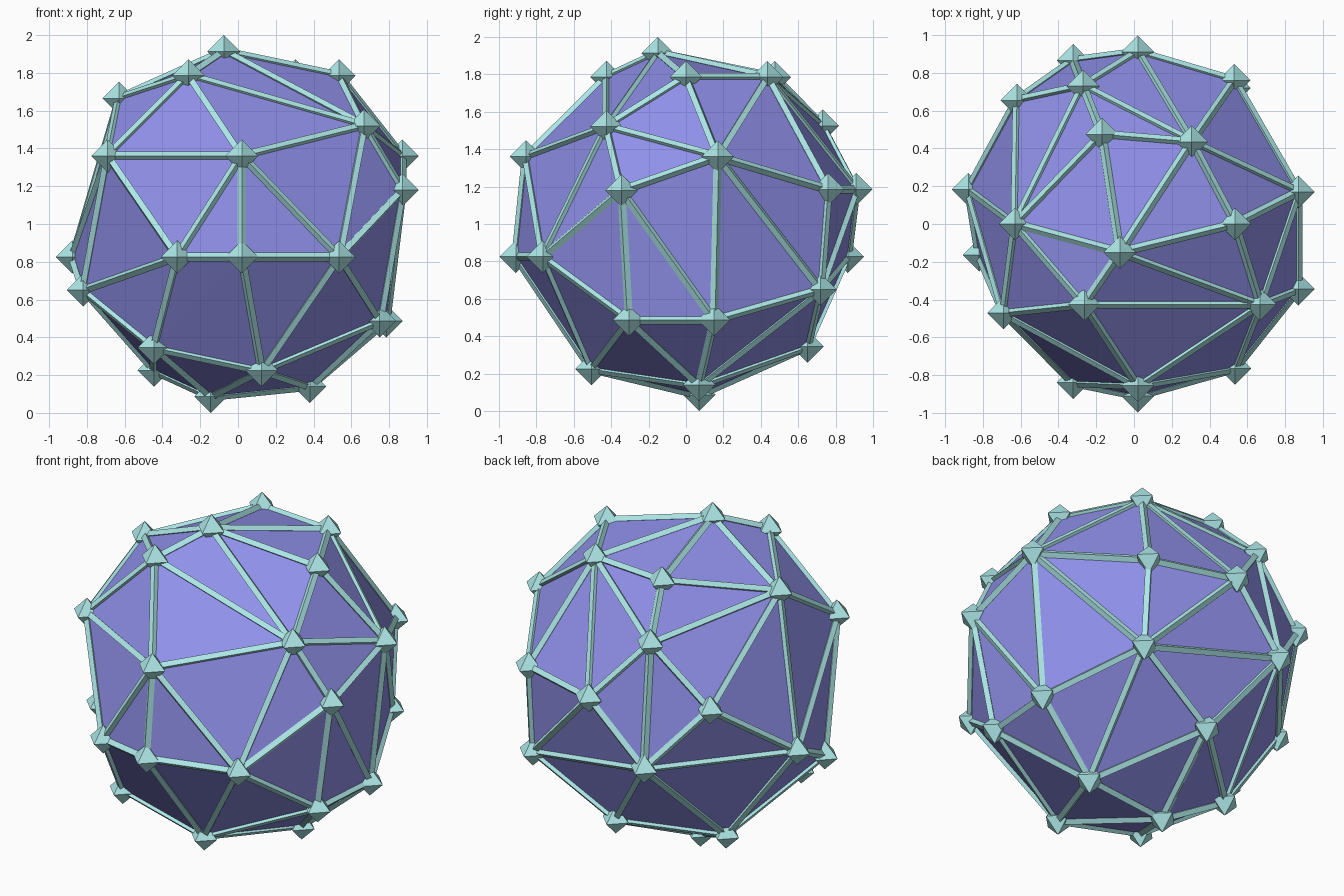
import bpy, bmesh
from mathutils import Vector, Matrix

if "Cube" in bpy.data.objects:
    bpy.data.objects.remove(bpy.data.objects["Cube"])

NODE_R = 0.087    # octahedral joint radius
STRUT_R = 0.023   # square strut radius

# joint centres, upper half then lower half
POINTS = [Vector(p) for p in [
    (-.075, -.15, 1.913), (-.17, .475, 1.785), (.305, .435, 1.785),
    (.535, 0, 1.785), (-.263, -.425, 1.785), (-.63, 0, 1.665),
    (.667, -.425, 1.52), (-.27, .73, 1.525), (-.69, -.47, 1.36),
    (.02, -.855, 1.36), (.87, .17, 1.36), (.87, -.345, 1.18),
    (.53, .76, 1.185), (.02, .91, 1.185), (-.62, .655, 1.185),
    (-.877, .183, .825), (-.322, -.84, .825), (.02, -.91, .825),
    (.535, -.765, .825), (-.322, .865, .825), (-.82, -.165, .65),
    (.53, .72, .65), (.75, -.305, .487), (.785, .15, .487),
    (-.445, -.475, .345), (.02, .65, .345), (-.445, .25, .225),
    (.125, -.505, .225), (.38, .07, .14), (-.145, .07, .087)]]


def material(name, rgb):
    m = bpy.data.materials.new(name)
    m.diffuse_color = (*rgb, 1)
    m.use_nodes = True
    m.node_tree.nodes["Principled BSDF"].inputs["Base Color"].default_value = m.diffuse_color
    return m


def make_object(name, bm, mat):
    mesh = bpy.data.meshes.new(name)
    bm.to_mesh(mesh)
    bm.free()
    mesh.materials.append(mat)
    ob = bpy.data.objects.new(name, mesh)
    bpy.context.collection.objects.link(ob)
    return ob


violet = material("violet", (.28, .28, .83))
aqua = material("aqua", (.42, .80, .80))

# faceted body: hull around the joints
body = bmesh.new()
for p in POINTS:
    body.verts.new(p)
bmesh.ops.convex_hull(body, input=body.verts[:])
bmesh.ops.recalc_face_normals(body, faces=body.faces[:])
# nearly flat pairs of triangles carry no strut
edges = [(e.verts[0].co.copy(), e.verts[1].co.copy()) for e in body.edges
         if e.calc_face_angle(1) > 0.01]
make_object("faceted_body", body, violet)

# struts along every edge
struts = bmesh.new()
for a, b in edges:
    d = b - a
    m = Matrix.Translation((a + b) / 2) @ d.to_track_quat('Z', 'Y').to_matrix().to_4x4()
    bmesh.ops.create_cone(struts, cap_ends=True, segments=4, radius1=STRUT_R,
                          radius2=STRUT_R, depth=d.length, matrix=m)
make_object("edge_struts", struts, aqua)

# octahedral joints: two square pyramids sharing a base
joints = bmesh.new()
for p in POINTS:
    ring = [joints.verts.new(p + Vector(v) * NODE_R)
            for v in ((1, 0, 0), (0, 1, 0), (-1, 0, 0), (0, -1, 0))]
    top = joints.verts.new(p + Vector((0, 0, NODE_R)))
    low = joints.verts.new(p - Vector((0, 0, NODE_R)))
    for i in range(4):
        u, v = ring[i], ring[(i + 1) % 4]
        joints.faces.new((u, v, top))
        joints.faces.new((v, u, low))
make_object("octahedral_joints", joints, aqua)
